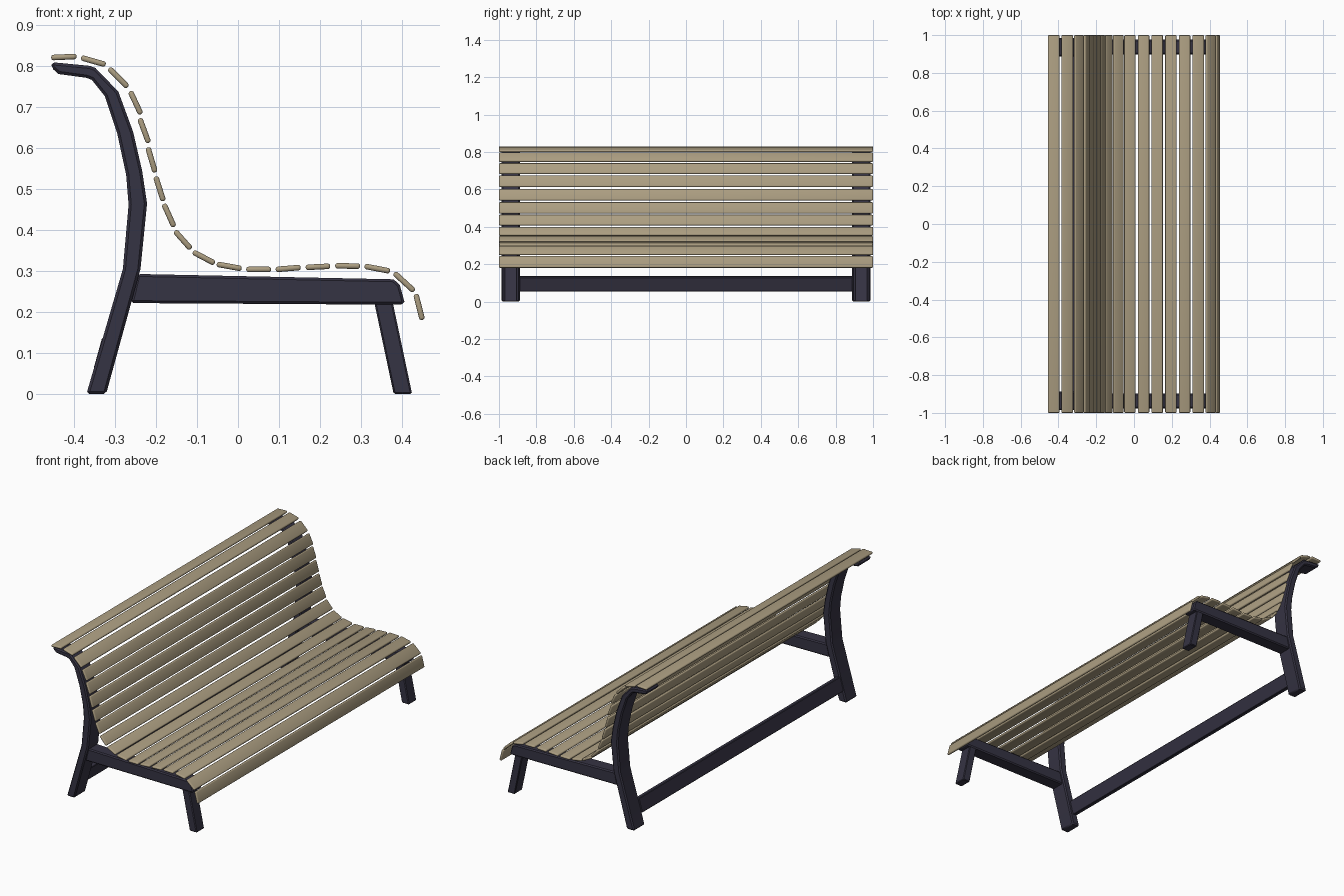
import bpy, bmesh, math
from mathutils import Vector

if "Cube" in bpy.data.objects:
    bpy.data.objects.remove(bpy.data.objects["Cube"])


def material(name, rgb):
    m = bpy.data.materials.new(name)
    m.diffuse_color = (*rgb, 1)
    m.use_nodes = True
    m.node_tree.nodes["Principled BSDF"].inputs["Base Color"].default_value = m.diffuse_color
    return m


WOOD = material("tan wood", (0.41, 0.34, 0.22))
METAL = material("dark painted metal", (0.036, 0.033, 0.056))


def prism(name, outline, y0, y1, mat, bevel, segments=1):
    """Extrude an (x, z) outline from y0 to y1 and bevel its sharp edges."""
    bm = bmesh.new()
    face = bm.faces.new([bm.verts.new((x, y0, z)) for x, z in outline])
    ext = bmesh.ops.extrude_face_region(bm, geom=[face])
    verts = [v for v in ext["geom"] if isinstance(v, bmesh.types.BMVert)]
    bmesh.ops.translate(bm, verts=verts, vec=(0, y1 - y0, 0))
    bmesh.ops.recalc_face_normals(bm, faces=bm.faces)
    if bevel:
        edges = [e for e in bm.edges if e.calc_face_angle(0) > math.radians(50)]
        bmesh.ops.bevel(bm, geom=edges, offset=bevel, segments=segments,
                        profile=0.5, affect='EDGES', clamp_overlap=True)
    me = bpy.data.meshes.new(name)
    bm.to_mesh(me)
    bm.free()
    me.materials.append(mat)
    ob = bpy.data.objects.new(name, me)
    bpy.context.collection.objects.link(ob)
    bpy.context.view_layer.objects.active = ob
    ob.select_set(True)
    bpy.ops.object.shade_smooth_by_angle(angle=math.radians(35))
    ob.select_set(False)
    return ob


def bar_outline(a, b, thick):
    """Rectangle around the line from a to b."""
    a, b = Vector(a), Vector(b)
    d = (b - a).normalized()
    n = Vector((-d.y, d.x)) * thick / 2
    return [a + n, b + n, b - n, a - n]


# Slats: end points of each cross-section, from the back's top to the seat's front
SLATS = [
    (-.456, .821, -.394, .824), (-.383, .821, -.323, .804),
    (-.315, .795, -.269, .749), (-.263, .739, -.237, .683),
    (-.240, .673, -.218, .613), (-.220, .602, -.202, .541),
    (-.201, .531, -.182, .471), (-.181, .464, -.156, .408),
    (-.154, .398, -.115, .354), (-.110, .347, -.057, .319),
    (-.052, .317, .009, .306), (.020, .304, .081, .304),
    (.092, .304, .153, .309), (.165, .309, .225, .312),
    (.237, .313, .298, .312), (.309, .312, .371, .300),
    (.381, .296, .430, .251), (.434, .244, .450, .181)]
for i, (x0, z0, x1, z1) in enumerate(SLATS):
    kind = "back_slat" if i < 10 else "seat_slat"
    prism(f"{kind}_{i + 1}", bar_outline((x0, z0), (x1, z1), 0.0135),
          -1, 1, WOOD, 0.006, 3)

# Side frame outlines
UPRIGHT = [
    (-.370, 0), (-.322, 0), (-.238, .305), (-.222, .465), (-.234, .545),
    (-.256, .640), (-.292, .738), (-.348, .796), (-.362, .801),
    (-.455, .810), (-.456, .797), (-.438, .781), (-.371, .772),
    (-.357, .767), (-.325, .727), (-.295, .637), (-.273, .535),
    (-.267, .462), (-.281, .305)]
RAIL = [(-.262, .222), (.404, .218), (.406, .226), (.395, .266),
        (.380, .280), (-.245, .293)]
FRONT_LEG = [(.380, 0), (.425, 0), (.378, .222), (.333, .222)]

for side, s in (("left", -1), ("right", 1)):
    def part(name, outline, inner, outer, bevel):
        y0, y1 = sorted((s * inner, s * outer))
        prism(f"{name}_{side}", outline, y0, y1, METAL, bevel)
    part("back_upright", UPRIGHT, 0.888, 0.986, 0.008)
    part("seat_rail", RAIL, 0.898, 0.976, 0.006)
    part("front_leg", FRONT_LEG, 0.903, 0.971, 0.004)

# Crossbar joining the rear legs, tilted with them
prism("rear_crossbar", bar_outline((-.338, .058), (-.317, .134), 0.03),
      -0.89, 0.89, METAL, 0.003)
